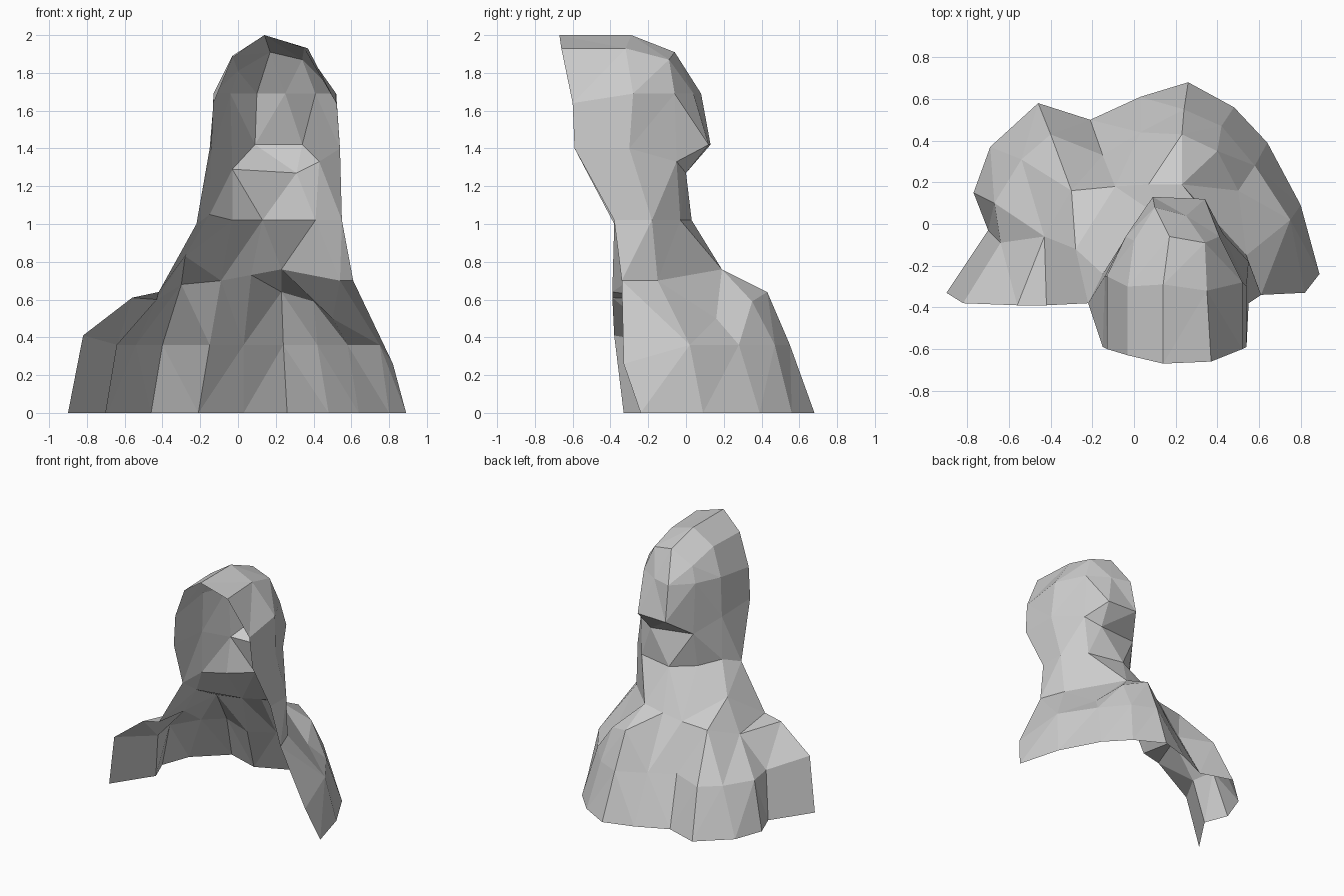
import bpy
import bmesh

default_cube = bpy.data.objects.get("Cube")
if default_cube:
    bpy.data.objects.remove(default_cube, do_unlink=True)

# One plain grey for the whole shell
stone = bpy.data.materials.new("plain grey")
stone.use_nodes = True
GREY = (0.6, 0.6, 0.6, 1)
stone.diffuse_color = GREY
for node in stone.node_tree.nodes:
    if node.type == "BSDF_PRINCIPLED":
        node.inputs["Base Color"].default_value = GREY


def level(height, *points):
    """Give a row of plan points one common height."""
    return [(x, y, height) for x, y in points]


def loft(name, rows):
    """Skin an open shell through rows of equal length.
    Repeated points in a row pinch the columns together."""
    mesh = bpy.data.meshes.new(name)
    bm = bmesh.new()
    shared = {}

    def vertex(point):
        if point not in shared:
            shared[point] = bm.verts.new(point)
        return shared[point]

    for lower, upper in zip(rows, rows[1:]):
        for i in range(len(lower) - 1):
            corners = [lower[i], upper[i], upper[i + 1], lower[i + 1]]
            unique = list(dict.fromkeys(corners))
            if len(unique) > 2:
                bm.faces.new([vertex(p) for p in unique])
    bmesh.ops.triangulate(bm, faces=bm.faces[:], quad_method="SHORT_EDGE")
    bm.to_mesh(mesh)
    bm.free()
    mesh.materials.append(stone)
    shell = bpy.data.objects.new(name, mesh)
    bpy.context.scene.collection.objects.link(shell)
    return shell


# Points shared by neighbouring parts
arm_dip = (-.43, -.06, .6)
neck_crease = (-.28, -.12, .83)
chest_right = (-.09, .18, .7)
chest_middle = (.07, .19, .73)
chest_peak = (.23, .19, .76)
left_slope = (.54, -.15, .7)
left_edge = (.61, -.34, .7)

# Shoulders and chest, each row running from the right arm to the left arm
hem = level(0, (-.9, -.33), (-.7, -.03), (-.77, .15), (-.69, .37),
            (-.46, .58), (-.21, .5), (.03, .61), (.26, .68),
            (.48, .56), (.64, .39), (.8, .09), (.89, -.24))
chest = ([(-.82, -.38, .41)]
         + level(.36, (-.64, -.09), (-.67, .1), (-.54, .31), (-.4, .43),
                 (-.15, .33), (.03, .44), (.24, .55), (.42, .47),
                 (.58, .28), (.75, .02))
         + [(.82, -.33, .26)])
shoulder = [(-.56, -.39, .61), arm_dip, arm_dip, arm_dip, (-.3, .16, .68),
            chest_right, chest_middle, (.23, .43, .64), (.4, .35, .59),
            (.5, .16, .5), left_slope, left_edge]
collar = ([(-.42, -.39, .64)] + [neck_crease] * 4
          + [chest_right, chest_middle] + [chest_peak] * 3
          + [left_slope, left_edge])
loft("shoulders", [hem, chest, shoulder, collar])

# Neck, from the collar up to the throat
throat_edge = (-.22, -.38, 1)
throat_side = (-.15, -.24, 1.05)
throat_front = level(1.02, (-.03, -.1), (.13, .03), (.41, -.03),
                     (.55, -.18), (.55, -.38))
right, middle, left, side, rear = throat_front
throat = ([throat_edge] + [throat_side] * 4
          + [right, middle, middle, left, left, side, rear])
loft("neck", [collar, throat])

# Jaw and overhanging face
chin = (-.03, -.05, 1.29)
cheek = (.43, -.05, 1.33)
jaw_right = [(-.15, -.59, 1.4), (-.14, -.25, 1.38)]
jaw_left = [(.54, -.3, 1.4), (.54, -.59, 1.4)]
throat_top = [throat_edge, throat_side, right, middle, middle, left, side, rear]
jaw = jaw_right + [chin, chin, (.31, 0, 1.27), cheek] + jaw_left
muzzle = (jaw_right + [chin] + level(1.42, (.09, .13), (.34, .12))
          + [cheek] + jaw_left)
brow = ([(-.13, -.6, 1.64)]
        + level(1.69, (-.13, -.25), (-.04, -.06), (.1, .08), (.25, .04),
                (.41, -.06), (.52, -.28))
        + [(.52, -.6, 1.64)])
loft("face", [throat_top, jaw, muzzle, brow])

# Hooded crown closing over a ridge
forehead = (.17, -.06, 1.91)
crown = [(-.03, -.63, 1.88), (-.03, -.3, 1.89), (0, -.08, 1.81),
         forehead, forehead, (.34, -.09, 1.87), (.35, -.32, 1.93),
         (.37, -.66, 1.93)]
ridge_back, ridge_middle = level(2, (.14, -.67), (.14, -.29))
ridge = ([ridge_back, ridge_middle] + [forehead] * 4
         + [ridge_middle, ridge_back])
loft("hood", [brow, crown, ridge])
